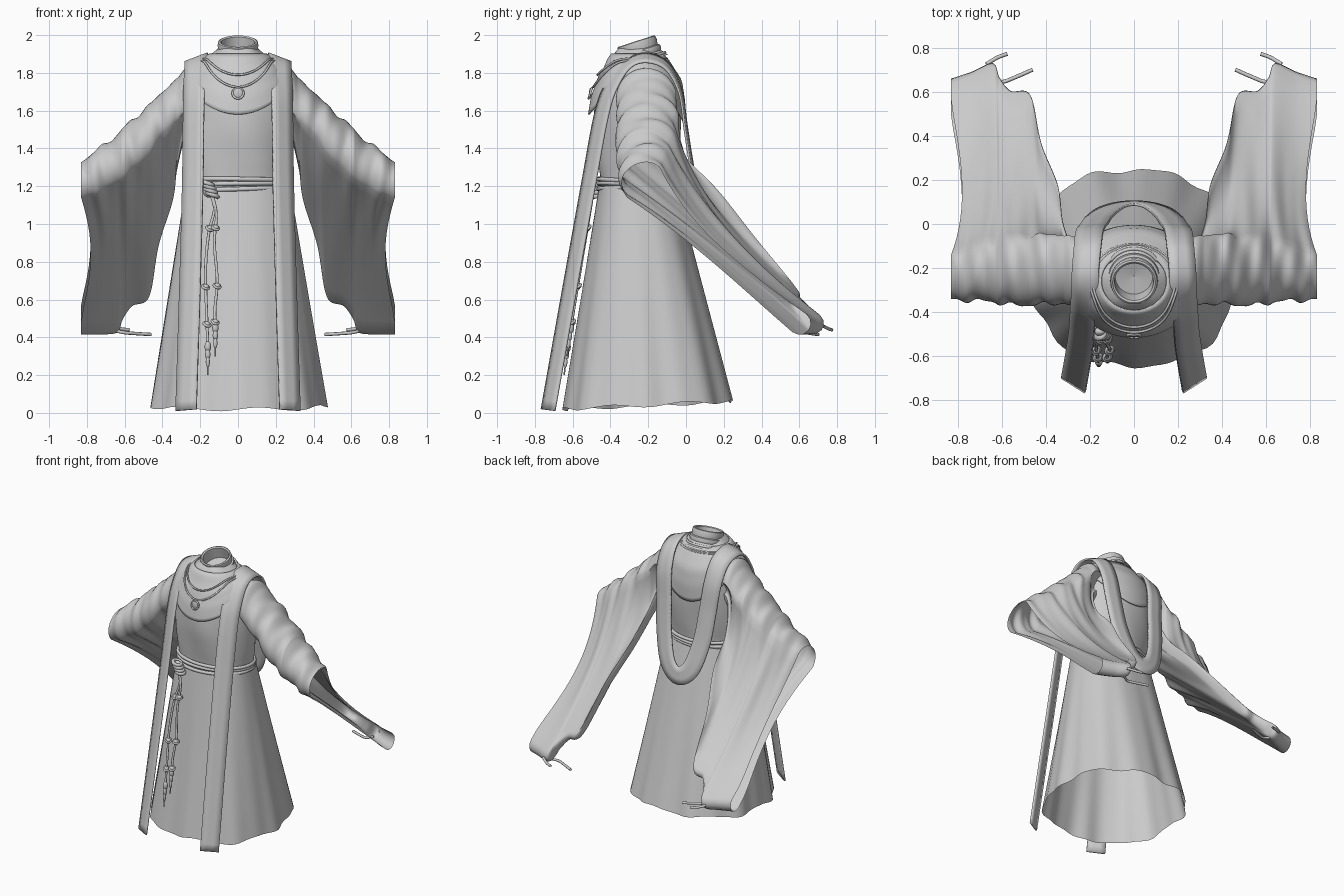
import bpy, bmesh, math
from math import sin, cos, pi, tau
from mathutils import Vector, Matrix

if "Cube" in bpy.data.objects:
    bpy.data.objects.remove(bpy.data.objects["Cube"])

cloth = bpy.data.materials.new("plain grey cloth")
cloth.use_nodes = True
GREY = (0.6, 0.6, 0.6, 1)
cloth.diffuse_color = GREY
cloth.node_tree.nodes["Principled BSDF"].inputs["Base Color"].default_value = GREY


def spline(pts, steps):
    """Catmull-Rom curve through tuples of any size."""
    out = []
    for i in range(len(pts) - 1):
        quad = [Vector(pts[min(max(i + k, 0), len(pts) - 1)]) for k in (-1, 0, 1, 2)]
        a, b, c, d = quad
        for s in range(steps):
            t = s / steps
            out.append(0.5 * (2 * b + (c - a) * t + (2 * a - 5 * b + 4 * c - d) * t * t
                              + (3 * b - a - 3 * c + d) * t ** 3))
    return out + [Vector(pts[-1])]


def finish(obj, angle=50):
    obj.data.materials.append(cloth)
    bpy.ops.object.select_all(action="DESELECT")
    obj.select_set(True)
    bpy.context.view_layer.objects.active = obj
    bpy.ops.object.shade_smooth_by_angle(angle=math.radians(angle))
    return obj


def loft(name, rows, closed=True, thick=0, angle=50):
    """Skin a list of point rows, optionally closing each row."""
    bm = bmesh.new()
    grid = [[bm.verts.new(p) for p in row] for row in rows]
    n = len(rows[0])
    for lower, upper in zip(grid, grid[1:]):
        for j in range(n if closed else n - 1):
            k = (j + 1) % n
            bm.faces.new((lower[j], lower[k], upper[k], upper[j]))
    bmesh.ops.recalc_face_normals(bm, faces=bm.faces)
    mesh = bpy.data.meshes.new(name)
    bm.to_mesh(mesh)
    bm.free()
    obj = bpy.data.objects.new(name, mesh)
    bpy.context.collection.objects.link(obj)
    if thick:
        mod = obj.modifiers.new("thickness", "SOLIDIFY")
        mod.thickness, mod.offset = thick, 0
    return finish(obj, angle)


def tube(name, pts, radius, closed=False):
    """Round cord through the points."""
    pts = [Vector(p) for p in pts]
    rows, n = [], len(pts)
    for i, p in enumerate(pts):
        before = pts[i - 1] if i or closed else p
        after = pts[(i + 1) % n] if i < n - 1 or closed else p
        turn = (after - before).to_track_quat("Z", "Y")
        rows.append([p + turn @ Vector((radius * cos(a), radius * sin(a), 0))
                     for a in (tau * k / 8 for k in range(8))])
    return loft(name, rows + rows[:1] if closed else rows)


def ball(name, loc, size):
    bpy.ops.mesh.primitive_uv_sphere_add(segments=16, ring_count=10, location=loc)
    obj = bpy.context.object
    obj.name, obj.scale = name, size
    return finish(obj)


def ring_of(name, loc, radius, minor, rot):
    bpy.ops.mesh.primitive_torus_add(major_segments=24, minor_segments=8, location=loc,
                                     major_radius=radius, minor_radius=minor, rotation=rot)
    bpy.context.object.name = name
    return finish(bpy.context.object)


# Body cross-sections: height, centre y, half width, half depth
BODY = [(1.14, -.255, .275, .205), (1.22, -.255, .272, .2), (1.35, -.255, .285, .215),
        (1.5, -.255, .29, .23), (1.65, -.25, .285, .228), (1.76, -.245, .265, .205),
        (1.84, -.25, .21, .165), (1.9, -.26, .14, .125), (1.93, -.26, .1, .1)]
body_rings = spline(BODY, 6)


def on_body(a, z, gap=0):
    """Point on the body at angle a (0 = front) and height z."""
    for lo, hi in zip(body_rings, body_rings[1:]):
        if z <= hi[0]:
            break
    r = lo.lerp(hi, min(max((z - lo[0]) / (hi[0] - lo[0]), 0), 1))
    return Vector(((r[2] + gap) * sin(a), r[1] - (r[3] + gap) * cos(a), z))


ANGLES = [tau * i / 96 for i in range(96)]
loft("robe_body", [[on_body(a, r[0], .004 * sin(5 * a + 9 * r[0])) for a in ANGLES]
                   for r in body_rings])

# Skirt: flared, with soft folds growing toward an uneven hem
rows = []
for i in range(25):
    t = i / 24
    row = []
    for a in ANGLES:
        fold = 1 + t * (.02 * sin(9 * a + .6) + .012 * sin(16 * a + 2))
        c, s = cos(a), sin(a)
        box = (abs(c) ** 2.4 + abs(s) ** 2.4) ** (-1 / 2.4)
        hem = .04 - .022 * c + .01 * sin(7 * a)
        row.append(((.278 + .185 * t) * s * fold * box,
                    -.255 + .055 * t - (.207 + .238 * t) * c * fold * box,
                    1.19 + (hem - 1.19) * t))
    rows.append(row)
loft("skirt", rows)

# Yoke over the chest and back, with a lifted lower edge
rows = []
for i in range(15):
    t = i / 14
    row = []
    for a in ANGLES:
        hem = 1.58 + .18 * sin(a) ** 2 - (.05 if cos(a) < 0 else 0) * cos(a) ** 2
        z = 1.9 + (hem - 1.9) * t
        flare = .008 + .022 * t * max(.3, cos(a))
        row.append(on_body(a, z, flare + .003 * sin(t * 20) * (1 - t)))
    rows.append(row)
loft("yoke", rows, thick=.008)

# Neck collar, leaning forward
lean = Matrix.Translation((0, -.265, 1.968)) @ Matrix.Rotation(math.radians(18), 4, "X")
COLLAR = [(.14, -.12), (.122, -.1), (.112, -.085), (.117, -.07), (.115, -.055), (.104, -.05),
          (.108, -.025), (.105, -.004), (.097, 0), (.088, -.006), (.085, -.09), (.002, -.1)]
loft("collar", [[lean @ Vector((r * sin(a), r * cos(a), h)) for a in ANGLES[::2]]
                for r, h in COLLAR])
tube("collar_fold", [lean @ Vector((.126 * sin(a), .126 * cos(a), -.105)) for a in ANGLES[::2]],
     .009, True)

# Sleeves: x, arm centre y z, arm radius, bend y z, tail end y z, tail radius
SLEEVE = [(.18, -.22, 1.67, .13, -.21, 1.65, -.2, 1.62, .08),
          (.27, -.21, 1.665, .16, -.19, 1.6, -.17, 1.54, .07),
          (.32, -.2, 1.61, .162, -.13, 1.45, -.04, 1.34, .04),
          (.345, -.2, 1.585, .163, -.1, 1.3, .14, 1.16, .035),
          (.42, -.2, 1.52, .165, -.05, 1.17, .33, .92, .035),
          (.47, -.2, 1.46, .168, .04, 1.06, .55, .65, .035),
          (.56, -.2, 1.385, .167, .07, 1.0, .57, .6, .035),
          (.61, -.2, 1.345, .16, .1, .96, .625, .535, .04),
          (.64, -.2, 1.32, .152, .12, .94, .68, .475, .05),
          (.74, -.21, 1.26, .138, .12, .88, .635, .47, .055),
          (.83, -.23, 1.215, .115, .12, .85, .6, .475, .06)]


def sleeve_row(st, side):
    x, r, w = st[0], st[3], st[8]
    arm, bend, end = Vector(st[1:3]), Vector(st[4:6]), Vector(st[6:8])
    crease = max(0, min(1, (x - .28) / .12))
    outer = max(0, (x - .6) / .23)

    def rim(t, a):
        d = ((bend - arm) * (1 - t) + (end - bend) * t).normalized()
        nrm = Vector((-d.y, d.x))
        ruffle = sin(46 * x + 2.2 * sin(a + 1) + 5 * t) + .5 * sin(83 * x + 2 * a)
        rad = w * t + (r + .008 * crease * ruffle) * (1 - t) ** (2 + outer)
        p = (arm * (1 - t) ** 2 + bend * 2 * t * (1 - t) + end * t * t
             + rad * (d * cos(a) + nrm * sin(a)))
        return (side * (x - .05 * outer * sin(pi * min(1, t * 1.1))), p.x, p.y)

    pts = [rim(0, pi / 2 + pi * k / 18) for k in range(19)]
    pts += [rim(k / 14, -pi / 2) for k in range(1, 14)]
    pts += [rim(1, -pi / 2 + pi * k / 6) for k in range(7)]
    return pts + [rim(1 - k / 14, pi / 2) for k in range(1, 14)]


TORN = (("torn_strip", [(.65, .67, .435), (.6, .645, .425), (.54, .665, .42), (.46, .7, .415)]),
        ("torn_corner", [(.67, .725, .46), (.62, .755, .445), (.575, .772, .44)]))
for side, label in ((1, "left"), (-1, "right")):
    rows = [sleeve_row(st, side) for st in spline(SLEEVE, 9)]
    loft(label + "_sleeve", rows, angle=60)
    # torn strips at the tail
    for name, pts in TORN:
        tube("%s_%s" % (label, name), spline([(side * x, y, z) for x, y, z in pts], 5), .009)

# Stole: one ribbon from hem to hem, looping low behind the back
HALF = [(.275, -.73, .015), (.255, -.617, .65), (.24, -.518, 1.2), (.235, -.447, 1.58),
        (.23, -.39, 1.74), (.222, -.31, 1.845), (.22, -.21, 1.88), (.21, -.1, 1.835),
        (.2, -.03, 1.7), (.18, .0, 1.5), (.155, .035, 1.28), (.095, .078, 1.08)]
FACING = [(.65, -1, .15)] * 4 + [(.6, -1, .5), (.4, -.5, 1), (.38, .1, 1), (.3, .8, .8)] \
    + [(.1, 1, .1)] * 4
flip = lambda seq: [(-p[0], p[1], p[2]) for p in reversed(seq)]
path = spline(HALF + [(0, .095, 1.01)] + flip(HALF), 8)
facing = spline(FACING + [(0, 1, .1)] + flip(FACING), 8)
rows = []
for i, p in enumerate(path):
    along = path[min(i + 1, len(path) - 1)] - path[max(i - 1, 0)]
    across = along.cross(facing[i]).normalized() * .064
    rows.append([p - across, p - across / 3, p + across / 3, p + across])
loft("stole", rows, closed=False, thick=.012)

# Rope belt: three coils
for k in range(3):
    tube("belt_coil_%d" % k, [on_body(a, 1.185 + .023 * k + .008 * sin(a + k), .008)
                              for a in ANGLES], .012, True)


def skirt_front(x, z):
    return (x, -.495 - .165 * (1.15 - z), z)


# Belt knot and the two hanging cords with their knots and tassels
for k in range(4):
    ring_of("belt_knot_wrap_%d" % k, (-.16 + .008 * k, -.488, 1.215 - .02 * k),
            .03, .012, (0, .35, 0))
ball("belt_knot", (-.155, -.488, 1.185), (.035, .025, .045))
CORDS = (("long", [(-.15, 1.17), (-.125, 1.08), (-.155, .95), (-.172, .75), (-.165, .5), (-.16, .36)]),
         ("short", [(-.14, 1.17), (-.115, 1.05), (-.125, .9), (-.11, .7), (-.122, .55), (-.12, .46)]))
for label, pts in CORDS:
    path = spline([skirt_front(*p) for p in pts], 6)
    tube(label + "_cord", path, .008)
    for k, z in enumerate((.98, .66, .48)):
        spot = min(path, key=lambda p: abs(p.z - z))
        ball("%s_cord_knot_%d" % (label, k), spot, (.018, .016, .016))
        ring_of("%s_cord_loop_%d" % (label, k), spot, .018, .007, (.5, .4, 0))
    end = path[-1]
    for k, (drop, size) in enumerate(((.01, .017), (.05, .014), (.09, .011))):
        ball("%s_tassel_%d" % (label, k), end - Vector((0, .15 * drop, drop)), (size, size, .03))
    tube(label + "_tassel_tip", [end, end + Vector((0, -.02, -.16))], .004)

# Two necklaces and a pendant
for label, low, high in (("short", 1.79, 1.875), ("long", 1.725, 1.865)):
    tube(label + "_necklace", [on_body(a, high + (low - high) * max(0, cos(a)) ** 5,
                                       .012 + .018 * max(0, cos(a))) for a in ANGLES], .006, True)
ring_of("pendant_rim", (0, -.507, 1.692), .029, .006, (pi / 2 - .3, 0, 0))
ball("pendant", (0, -.507, 1.692), (.027, .007, .027))
